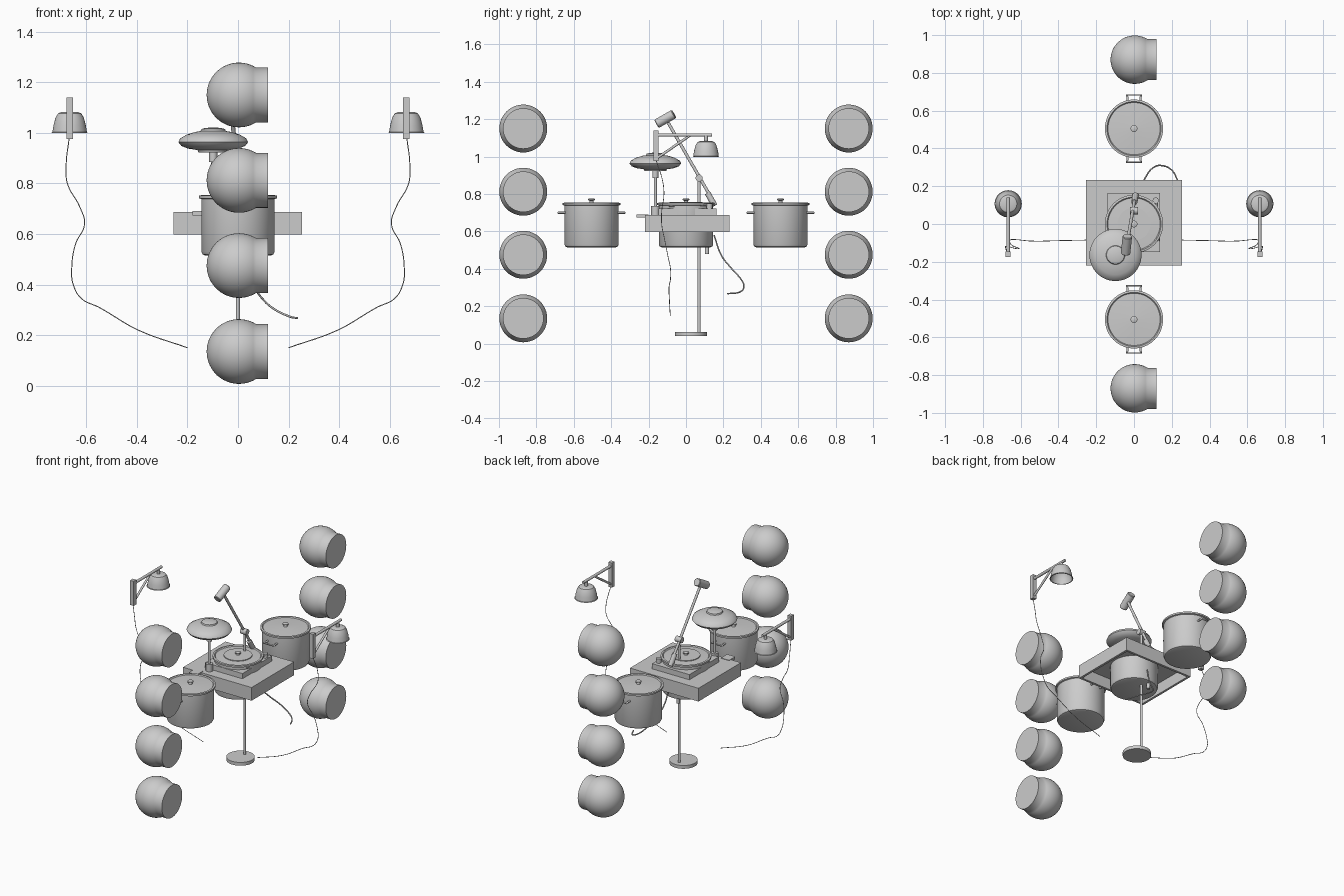
import bpy, bmesh, math
from mathutils import Vector


def finish(ob):
    bpy.ops.object.select_all(action='DESELECT')
    ob.select_set(True)
    bpy.context.view_layer.objects.active = ob
    bpy.ops.object.shade_smooth_by_angle(angle=math.radians(35))
    return ob


def lathe(name, prof, loc, axis=(0, 0, 1), n=48):
    """Revolve (radius, height) points around an axis through loc."""
    bm = bmesh.new()
    vs = [bm.verts.new((r, 0, h)) for r, h in prof]
    es = [bm.edges.new(p) for p in zip(vs, vs[1:])]
    bmesh.ops.spin(bm, geom=vs + es, cent=(0, 0, 0), axis=(0, 0, 1),
                   angle=math.tau, steps=n)
    bmesh.ops.remove_doubles(bm, verts=bm.verts, dist=1e-5)
    bmesh.ops.recalc_face_normals(bm, faces=bm.faces)
    me = bpy.data.meshes.new(name)
    bm.to_mesh(me)
    bm.free()
    ob = bpy.data.objects.new(name, me)
    bpy.context.collection.objects.link(ob)
    ob.location = loc
    ob.rotation_euler = Vector(axis).to_track_quat('Z', 'Y').to_euler()
    return finish(ob)


def rod(name, a, b, r, n=24):
    a, b = Vector(a), Vector(b)
    L = (b - a).length
    return lathe(name, [(0, 0), (r, 0), (r, L), (0, L)], a, b - a, n)


def box(name, lo, hi):
    bpy.ops.mesh.primitive_cube_add(size=1)
    ob = bpy.context.object
    ob.name = name
    ob.location = [(p + q) / 2 for p, q in zip(lo, hi)]
    ob.scale = [q - p for p, q in zip(lo, hi)]
    return ob


def wire(name, pts, r, smooth=True):
    cu = bpy.data.curves.new(name, 'CURVE')
    cu.dimensions = '3D'
    cu.bevel_depth, cu.bevel_resolution, cu.use_fill_caps = r, 2, True
    if smooth:
        sp = cu.splines.new('BEZIER')
        sp.bezier_points.add(len(pts) - 1)
        for bp, p in zip(sp.bezier_points, pts):
            bp.co = p
            bp.handle_left_type = bp.handle_right_type = 'AUTO'
        sp.resolution_u = 6
    else:
        sp = cu.splines.new('POLY')
        sp.points.add(len(pts) - 1)
        for q, p in zip(sp.points, pts):
            q.co = (*p, 1)
    ob = bpy.data.objects.new(name, cu)
    bpy.context.collection.objects.link(ob)


# Ball speakers with a short round baffle facing +x
R, rc = 0.128, 0.1085
end = math.acos(rc / R)
ball = []
for i in range(21):
    t = -math.pi / 2 + (end + math.pi / 2) * i / 20
    ball.append((max(0, R * math.cos(t)), R * math.sin(t)))
ball += [(rc, 0.115), (0, 0.115)]
for side in (-1, 1):
    for z in (0.135, 0.475, 0.812, 1.15):
        lathe("ball_speaker", ball, (0.004, side * 0.87, z), (1, 0, 0))

# Cooking pots with lids, knobs and side handles
pot = [(0, 0.515), (0.13, 0.515), (0.14, 0.519), (0.145, 0.53), (0.145, 0.738),
       (0.154, 0.741), (0.154, 0.752), (0.143, 0.754), (0.138, 0.748),
       (0.07, 0.752), (0.012, 0.754), (0.01, 0.763), (0.018, 0.767),
       (0.018, 0.773), (0.012, 0.776), (0, 0.776)]
for y in (-0.505, 0, 0.505):
    lathe("pot", pot, (0, y, 0), n=64)
    if y:
        for s in (-1, 1):
            wire("pot_handle", [(-0.034, y + s * 0.14, 0.7), (-0.034, y + s * 0.165, 0.7),
                                (-0.038, y + s * 0.178, 0.7), (0.038, y + s * 0.178, 0.7),
                                (0.034, y + s * 0.165, 0.7), (0.034, y + s * 0.14, 0.7)],
                 0.006, False)

# Table: top slab over an open frame
x0, x1, y0, y1, zb, zt, w = -0.255, 0.254, -0.219, 0.232, 0.598, 0.687, 0.015
box("table_top", (x0, y0, zt - w), (x1, y1, zt))
box("table_side_left", (x0, y0, zb), (x0 + w, y1, zt - w))
box("table_side_right", (x1 - w, y0, zb), (x1, y1, zt - w))
box("table_side_front", (x0 + w, y0, zb), (x1 - w, y0 + w, zt - w))
box("table_side_back", (x0 + w, y1 - w, zb), (x1 - w, y1, zt - w))

# Record player around the middle pot
box("player_base", (-0.14, -0.148, 0.687), (0.137, 0.164, 0.722))
lathe("record", [(0, 0.752), (0.087, 0.752), (0.087, 0.757), (0, 0.757)], (0, 0, 0))
rod("arm_pivot", (0.115, 0.125, 0.72), (0.115, 0.125, 0.75), 0.016)
rod("pickup_arm", (0.117, 0.14, 0.742), (0.13, -0.09, 0.735), 0.005, 12)

# Microphone stand: base, pole, boom, counterweight, microphone
rod("stand_base", (0, 0.027, 0.04), (0, 0.027, 0.062), 0.086, 48)
rod("stand_pole", (0, 0.07, 0.06), (0, 0.07, 0.885), 0.008)
rod("stand_clutch", (-0.022, 0.07, 0.885), (0.022, 0.07, 0.885), 0.019)
rod("boom", (0.008, 0.155, 0.745), (-0.035, -0.095, 1.18), 0.0085)
rod("boom_weight", (0.008, 0.153, 0.738), (0.002, 0.115, 0.805), 0.016)
mic_a, mic_b = Vector((-0.045, -0.157, 1.175)), Vector((-0.035, -0.064, 1.228))
lathe("microphone", [(0, 0), (0.022, 0), (0.025, 0.004), (0.025, 0.103),
                     (0.022, 0.107), (0, 0.107)], mic_a, mic_b - mic_a, 32)
rod("cable_socket", (-0.02, 0.112, 0.48), (-0.02, 0.112, 0.6), 0.011)
wire("back_cable", [(0.02, 0.15, 0.58), (0.035, 0.19, 0.47), (0.06, 0.245, 0.40),
                    (0.10, 0.297, 0.34), (0.14, 0.31, 0.305), (0.2, 0.285, 0.275),
                    (0.235, 0.222, 0.267)], 0.004)

# Mushroom table lamp
lx, ly = -0.098, -0.164
lathe("lamp_shade", [(0, 0.922), (0.058, 0.922), (0.062, 0.932), (0.1, 0.938),
                     (0.126, 0.948), (0.138, 0.963), (0.131, 0.978), (0.105, 0.993),
                     (0.07, 1.004), (0.05, 1.007), (0.047, 1.015), (0.03, 1.02),
                     (0, 1.021)], (lx, ly, 0), n=64)
rod("lamp_stem", (lx, ly, 0.687), (lx, ly, 0.925), 0.008)
rod("lamp_socket", (lx, ly, 0.885), (lx, ly, 0.925), 0.016)
rod("lamp_foot", (lx, ly, 0.687), (lx, ly, 0.735), 0.022)
box("lamp_clamp", (-0.18, -0.265, 0.673), (-0.12, -0.2, 0.69))

# Wall lamps with bracket, bell shade and hanging cord, one per side
for s in (-1, 1):
    x = s * 0.666
    box("wall_lamp_bar", (x - 0.013, -0.174, 0.975), (x + 0.013, -0.146, 1.14))
    rod("wall_lamp_arm", (x, -0.15, 1.115), (x, 0.14, 1.115), 0.009)
    rod("wall_lamp_strut", (x, -0.15, 0.995), (x, 0.02, 1.112), 0.007)
    rod("wall_lamp_neck", (x, 0.107, 1.075), (x, 0.107, 1.115), 0.01)
    lathe("wall_lamp_shade", [(0, 1.082), (0.034, 1.082), (0.046, 1.077), (0.056, 1.06),
                              (0.064, 1.03), (0.068, 1.004), (0.072, 1.0), (0.066, 0.999),
                              (0.06, 1.03), (0.052, 1.058), (0.04, 1.072), (0, 1.075)],
          (x, 0.107, 0))
    path = [(0.668, -0.16, 0.98), (0.68, -0.125, 0.87), (0.675, -0.118, 0.80),
            (0.625, -0.13, 0.705), (0.607, -0.13, 0.64), (0.643, -0.115, 0.56),
            (0.658, -0.095, 0.46), (0.652, -0.083, 0.40), (0.62, -0.083, 0.345),
            (0.55, -0.09, 0.31), (0.395, -0.088, 0.22), (0.2, -0.084, 0.15)]
    wire("wall_lamp_cord", [(s * a, b, c) for a, b, c in path], 0.002)
